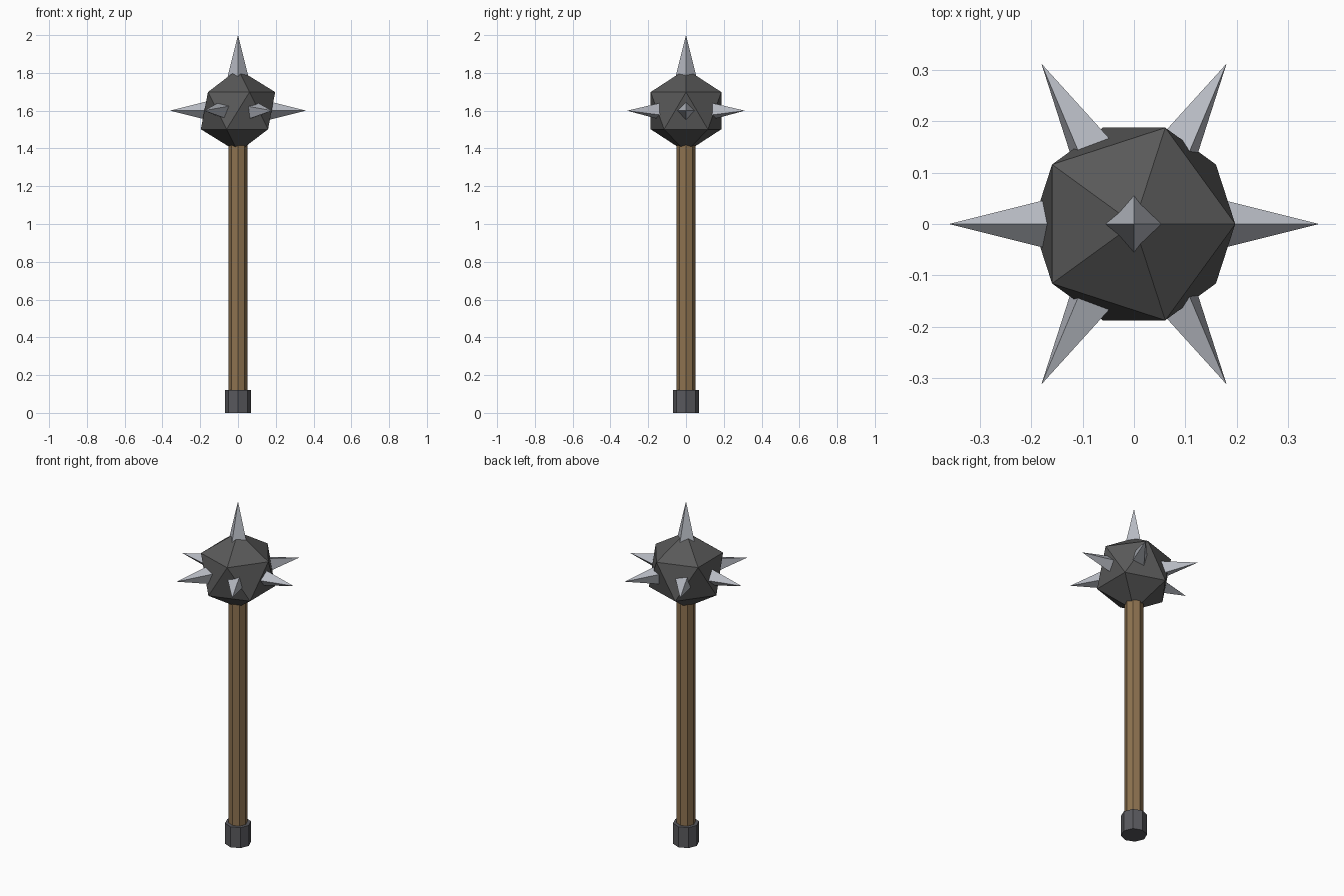
import bpy, bmesh
from math import pi, radians
from mathutils import Matrix, Vector

cube = bpy.data.objects.get("Cube")
if cube:
    bpy.data.objects.remove(cube, do_unlink=True)


def material(name, color):
    m = bpy.data.materials.new(name)
    m.use_nodes = True
    m.diffuse_color = (*color, 1)
    m.node_tree.nodes["Principled BSDF"].inputs["Base Color"].default_value = (*color, 1)
    return m


wood = material("wood", (0.27, 0.17, 0.08))
iron = material("dark iron", (0.10, 0.10, 0.10))
cap_iron = material("cap iron", (0.10, 0.10, 0.11))
steel = material("pale steel", (0.48, 0.50, 0.55))


def add_object(name, bm, mat):
    mesh = bpy.data.meshes.new(name)
    bm.to_mesh(mesh)
    bm.free()
    mesh.materials.append(mat)
    obj = bpy.data.objects.new(name, mesh)
    bpy.context.collection.objects.link(obj)
    return obj


def prism(name, sides, radius, bottom, top, mat):
    bm = bmesh.new()
    bmesh.ops.create_cone(bm, cap_ends=True, segments=sides, radius1=radius,
                          radius2=radius, depth=top - bottom,
                          matrix=Matrix.Translation((0, 0, (bottom + top) / 2)))
    return add_object(name, bm, mat)


HEAD = Vector((0, 0, 1.6))
SPIKE_LENGTH = 0.22


def spike(name, direction, reach):
    # Four-sided pyramid whose tip lies at the given reach from the head centre
    bm = bmesh.new()
    turn = Vector((0, 0, 1)).rotation_difference(direction).to_matrix().to_4x4()
    place = Matrix.Translation(HEAD + direction * (reach - SPIKE_LENGTH / 2)) @ turn
    bmesh.ops.create_cone(bm, cap_ends=True, segments=4, radius1=0.055,
                          radius2=0, depth=SPIKE_LENGTH, matrix=place)
    bmesh.ops.remove_doubles(bm, verts=bm.verts, dist=0.0001)
    return add_object(name, bm, mat=steel)


# Shaft and end cap
prism("handle", 8, 0.05, 0.06, 1.5, wood)
prism("pommel", 8, 0.07, 0, 0.12, cap_iron)

# Faceted head
bm = bmesh.new()
bmesh.ops.create_icosphere(bm, subdivisions=1, radius=0.22,
                           matrix=Matrix.Translation(HEAD))
add_object("head", bm, iron)

# Spikes: one on top and six around the middle
spike("top_spike", Vector((0, 0, 1)), 0.4)
for i in range(6):
    direction = Matrix.Rotation(radians(60 * i), 3, "Z") @ Vector((1, 0, 0))
    spike(f"side_spike_{i + 1}", direction, 0.36)
